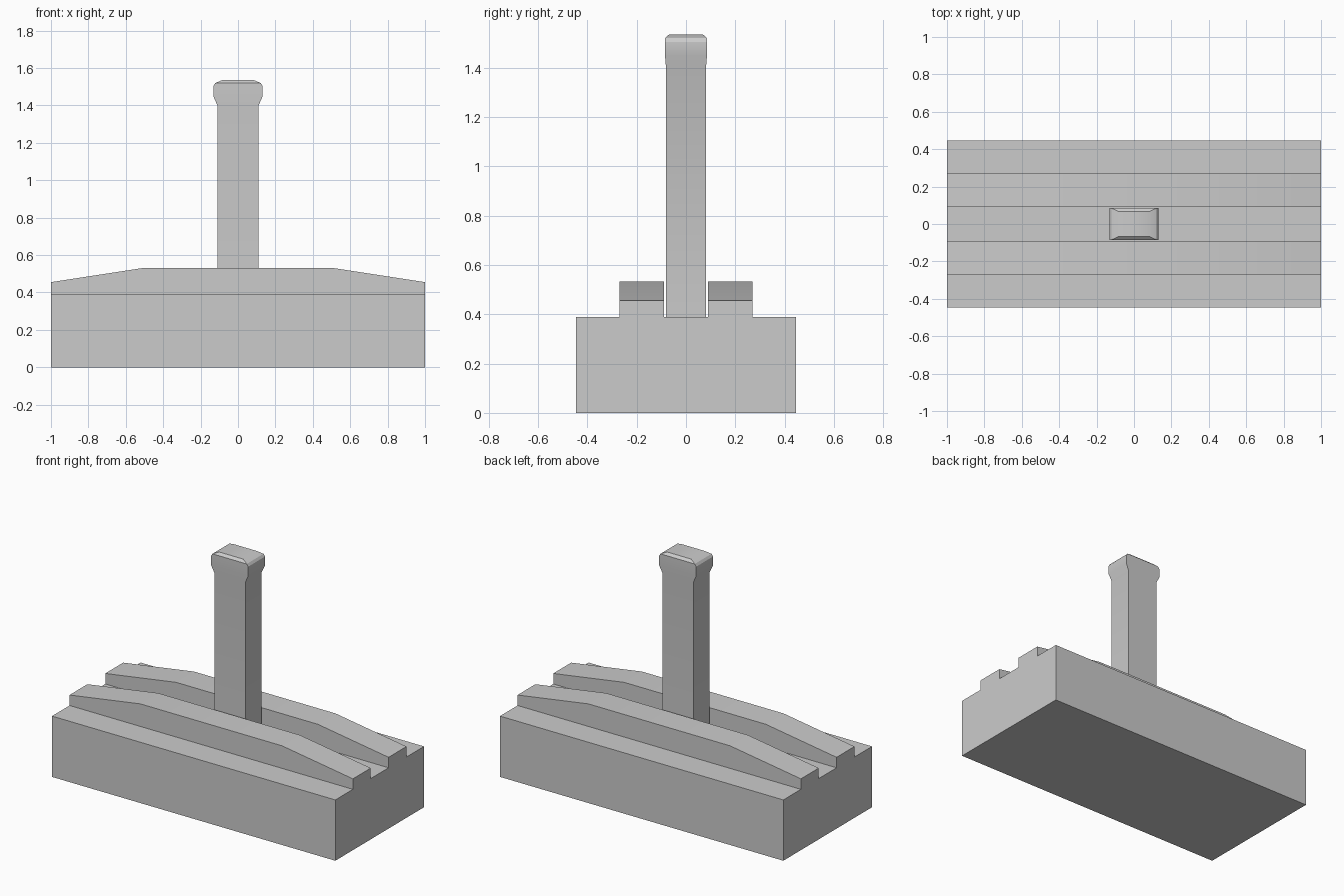
import bpy, bmesh

if "Cube" in bpy.data.objects:
    bpy.data.objects.remove(bpy.data.objects["Cube"])


def loft(name, rings, cap_start=True):
    """Skin a series of closed rings into one solid."""
    bm = bmesh.new()
    loops = [[bm.verts.new(p) for p in ring] for ring in rings]
    for a, b in zip(loops, loops[1:]):
        for i in range(len(a)):
            j = (i + 1) % len(a)
            bm.faces.new((a[i], a[j], b[j], b[i]))
    if cap_start:
        bm.faces.new(loops[0][::-1])
    bm.faces.new(loops[-1])
    bmesh.ops.recalc_face_normals(bm, faces=bm.faces[:])
    mesh = bpy.data.meshes.new(name)
    bm.to_mesh(mesh)
    bm.free()
    obj = bpy.data.objects.new(name, mesh)
    bpy.context.collection.objects.link(obj)
    bpy.ops.object.select_all(action='DESELECT')
    bpy.context.view_layer.objects.active = obj
    obj.select_set(True)
    bpy.ops.object.shade_smooth_by_angle(angle=0.5)
    return obj


DECK = 0.388  # top of the block, where the rails start


def base_section(x, rail_top):
    half = [(0.09, DECK), (0.09, rail_top), (0.27, rail_top),
            (0.27, DECK), (0.447, DECK), (0.447, 0.0)]
    outline = half + [(-y, z) for y, z in reversed(half)]
    return [(x, y, z) for y, z in outline]


# Block with two rails that slope down towards both ends
base = loft("base_with_rails", [base_section(x, z) for x, z in
            [(-1, 0.455), (-0.5, 0.532), (0.5, 0.532), (1, 0.455)]])

# Post with a flared, chamfered head: (z, half width, half depth)
steps = [(DECK, 0.11, 0.081), (1.40, 0.11, 0.081), (1.447, 0.131, 0.085),
         (1.505, 0.131, 0.085), (1.52, 0.121, 0.085), (1.535, 0.085, 0.068)]
post = loft("post", [[(-w, -d, z), (w, -d, z), (w, d, z), (-w, d, z)]
                     for z, w, d in steps], cap_start=False)
